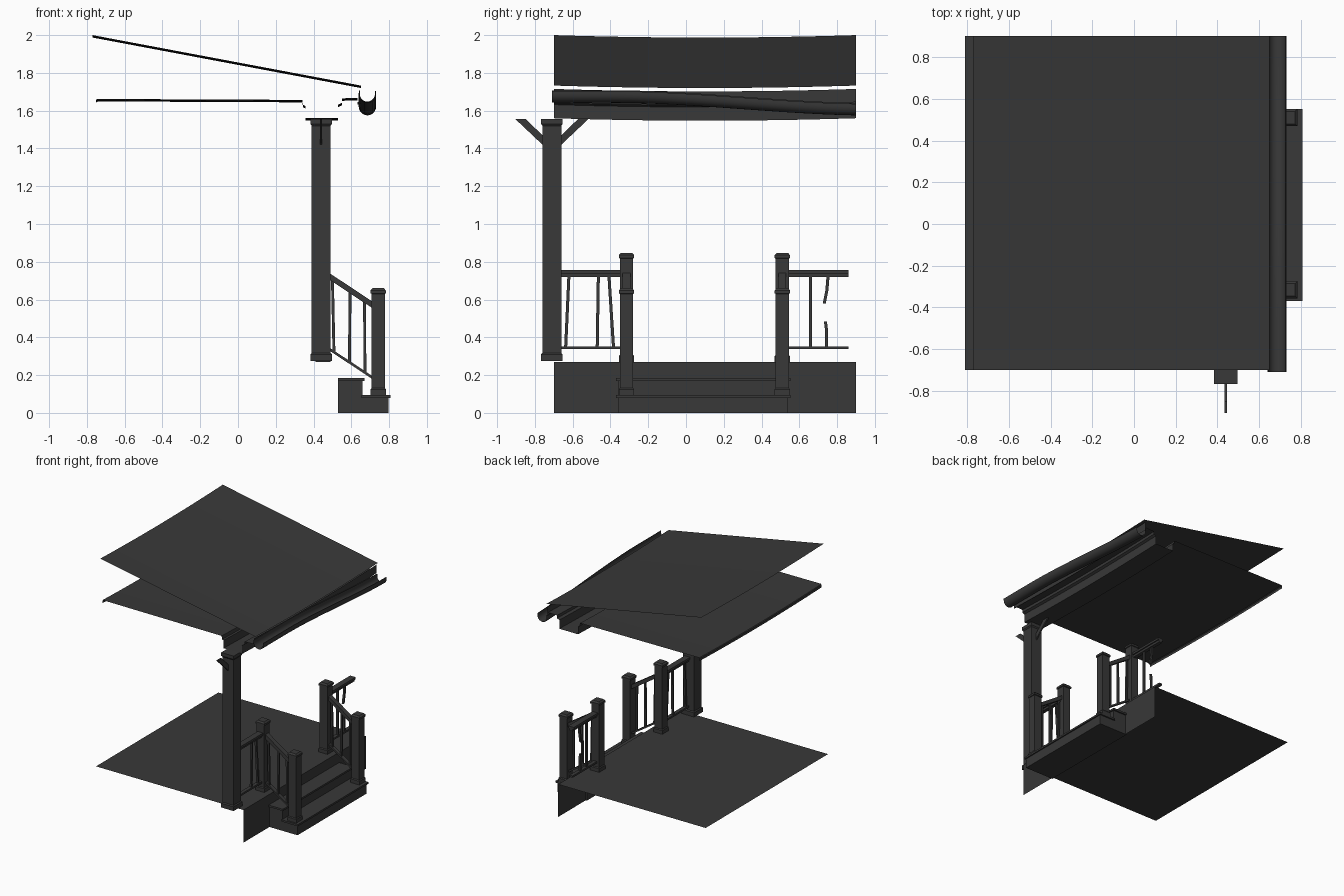
import bpy, bmesh, math
from mathutils import Vector

if "Cube" in bpy.data.objects:
    bpy.data.objects.remove(bpy.data.objects["Cube"])

mat = bpy.data.materials.new("charcoal")
mat.diffuse_color = (0.04, 0.04, 0.04, 1)
mat.use_nodes = True
mat.node_tree.nodes["Principled BSDF"].inputs["Base Color"].default_value = mat.diffuse_color


def make(name, verts, faces):
    me = bpy.data.meshes.new(name)
    me.from_pydata([tuple(v) for v in verts], [], faces)
    bm = bmesh.new()
    bm.from_mesh(me)
    bmesh.ops.recalc_face_normals(bm, faces=bm.faces)
    bm.to_mesh(me)
    bm.free()
    me.materials.append(mat)
    ob = bpy.data.objects.new(name, me)
    bpy.context.collection.objects.link(ob)
    return ob


def loft(name, rings):
    """Closed rings of equal length, skinned and capped."""
    n = len(rings[0])
    faces = [(r * n + i, r * n + (i + 1) % n, (r + 1) * n + (i + 1) % n, (r + 1) * n + i)
             for r in range(len(rings) - 1) for i in range(n)]
    faces += [tuple(range(n)), tuple(range((len(rings) - 1) * n, len(rings) * n))]
    return make(name, [v for r in rings for v in r], faces)


def square(x, y, z, h):
    return [(x - h, y - h, z), (x + h, y - h, z), (x + h, y + h, z), (x - h, y + h, z)]


def box(name, lo, hi):
    return loft(name, [[(lo[0], lo[1], z), (hi[0], lo[1], z), (hi[0], hi[1], z), (lo[0], hi[1], z)]
                       for z in (lo[2], hi[2])])


def bar(name, a, b, side, thick):
    """Bar from a to b; side = full size vector across, thick = full size vector up."""
    s, t = Vector(side) / 2, Vector(thick) / 2
    return loft(name, [[Vector(p) - s - t, Vector(p) + s - t, Vector(p) + s + t, Vector(p) - s + t]
                       for p in (a, b)])


def sheet(name, profile, y0, y1, drop, n=16):
    """Open (x, z) profile swept along y, lowered by drop(y)."""
    m = len(profile)
    verts, faces = [], []
    for j in range(n + 1):
        y = y0 + (y1 - y0) * j / n
        verts += [(x, y, z - drop(y)) for x, z in profile]
    for j in range(n):
        faces += [(j * m + i, j * m + i + 1, (j + 1) * m + i + 1, (j + 1) * m + i) for i in range(m - 1)]
    return make(name, verts, faces)


def sag(y):
    return 0.013 * (1 - ((y - 0.1) / 0.8) ** 2)


def gutter_drop(y):
    t = min(1, max(0, (y + 0.4) / 1.4))
    return 0.068 * t * t * (3 - 2 * t)


# Sagging roof, ceiling with boxed beam, fascia
sheet("roof", [(-0.77, 2.0), (0.65, 1.733)], -0.7, 0.9, sag)
sheet("ceiling_and_beam", [(-0.75, 1.662), (0.34, 1.657), (0.345, 1.63), (0.358, 1.625), (0.358, 1.56),
                           (0.53, 1.56), (0.53, 1.632), (0.55, 1.642), (0.55, 1.665), (0.632, 1.668)],
      -0.7, 0.9, sag)
sheet("ceiling_trim", [(-0.745, 1.66), (-0.752, 1.655), (-0.752, 1.635)], -0.7, 0.9, sag)
sheet("fascia", [(0.632, 1.645), (0.637, 1.645), (0.637, 1.715)], -0.7, 0.9, sag)

# Slumped half-round gutter with wall thickness
arc = [math.radians(180 + 180 * i / 10) for i in range(11)]
outer = [(0.685 + 0.046 * math.cos(a), 1.688 + 0.046 * math.sin(a)) for a in arc]
inner = [(0.685 + 0.040 * math.cos(a), 1.688 + 0.040 * math.sin(a)) for a in reversed(arc)]
prof = [(0.640, 1.708)] + outer + [(0.731, 1.703), (0.725, 1.703)] + inner + [(0.645, 1.708), (0.640, 1.708)]
g = sheet("gutter", prof, -0.71, 0.9, gutter_drop)
for p in g.data.polygons:
    p.use_smooth = True
bpy.context.view_layer.objects.active = g
g.select_set(True)
bpy.ops.object.shade_smooth_by_angle(angle=math.radians(40))

# Deck and skirt
sheet("deck", [(-0.81, 0.27), (0.54, 0.27)], -0.7, 0.9, lambda y: 0, 1)
sheet("deck_skirt", [(0.54, 0.27), (0.54, 0.0)], -0.7, 0.9, lambda y: 0, 1)

# Steps with nosed treads
box("lower_step", (0.53, -0.36, 0), (0.797, 0.54, 0.08))
box("lower_tread", (0.655, -0.37, 0.08), (0.807, 0.552, 0.095))
box("upper_step", (0.53, -0.36, 0.08), (0.66, 0.54, 0.17))
box("upper_tread", (0.53, -0.37, 0.17), (0.67, 0.552, 0.185))

# Main post with base and capital
px, py = 0.44, -0.71
loft("main_post", [square(px, py, z, h) for z, h in
                   [(0.275, 0.057), (0.31, 0.057), (0.318, 0.05), (1.52, 0.05), (1.53, 0.057), (1.557, 0.057)]])

# Diagonal braces either side of the post
for s in (-1, 1):
    pts = [(0.05, 1.42), (0.05, 1.47), (0.14, 1.557), (0.195, 1.557)]
    loft("brace", [[(px + dx, py + s * y, z) for y, z in pts] for dx in (-0.006, 0.006)])


# Newel posts with flared foot and pyramid cap
def newel(name, x, y, z0, z1):
    loft(name, [square(x, y, z, h) for z, h in
                [(z0, 0.041), (z0 + 0.03, 0.041), (z0 + 0.037, 0.035), (z1 - 0.03, 0.035), (z1 - 0.027, 0.041),
                 (z1 - 0.012, 0.041), (z1, 0.030)]])


for y in (-0.315, 0.51):
    newel("deck_newel", 0.45, y, 0.27, 0.847)
    newel("stair_newel", 0.742, y, 0.095, 0.66)
    # Sloping stair rails
    bar("stair_top_rail", (0.485, y, 0.722), (0.707, y, 0.575), (0, 0.04, 0), (0, 0, 0.035))
    bar("stair_bottom_rail", (0.485, y, 0.337), (0.707, y, 0.19), (0, 0.03, 0), (0, 0, 0.016))
    # Slightly tilted balusters
    for xb, xt in ((0.508, 0.500), (0.590, 0.593), (0.672, 0.670)):
        zb, zt = 0.337 - (xb - 0.485) * 0.66, 0.715 - (xt - 0.485) * 0.66
        bar("stair_baluster", (xb, y, zb), (xt, y, zt), (0.015, 0, 0), (0, 0.015, 0))

# Deck rails on both sides of the steps
for y0, y1 in ((-0.665, -0.348), (0.543, 0.86)):
    box("handrail", (0.425, y0, 0.738), (0.475, y1, 0.756))
    box("handrail_underside", (0.435, y0, 0.72), (0.465, y1, 0.738))
    box("bottom_rail", (0.435, y0, 0.337), (0.465, y1, 0.352))

# Deck balusters: leaning on one side, one snapped on the other
for pts in ([(-0.637, 0.35), (-0.62, 0.725)], [(-0.470, 0.35), (-0.464, 0.725)], [(-0.384, 0.35), (-0.408, 0.725)],
            [(0.660, 0.35), (0.660, 0.725)], [(0.745, 0.35), (0.745, 0.43), (0.738, 0.485)],
            [(0.752, 0.725), (0.746, 0.65), (0.732, 0.58)]):
    loft("deck_baluster", [square(0.45, y, z, 0.008) for y, z in pts])
